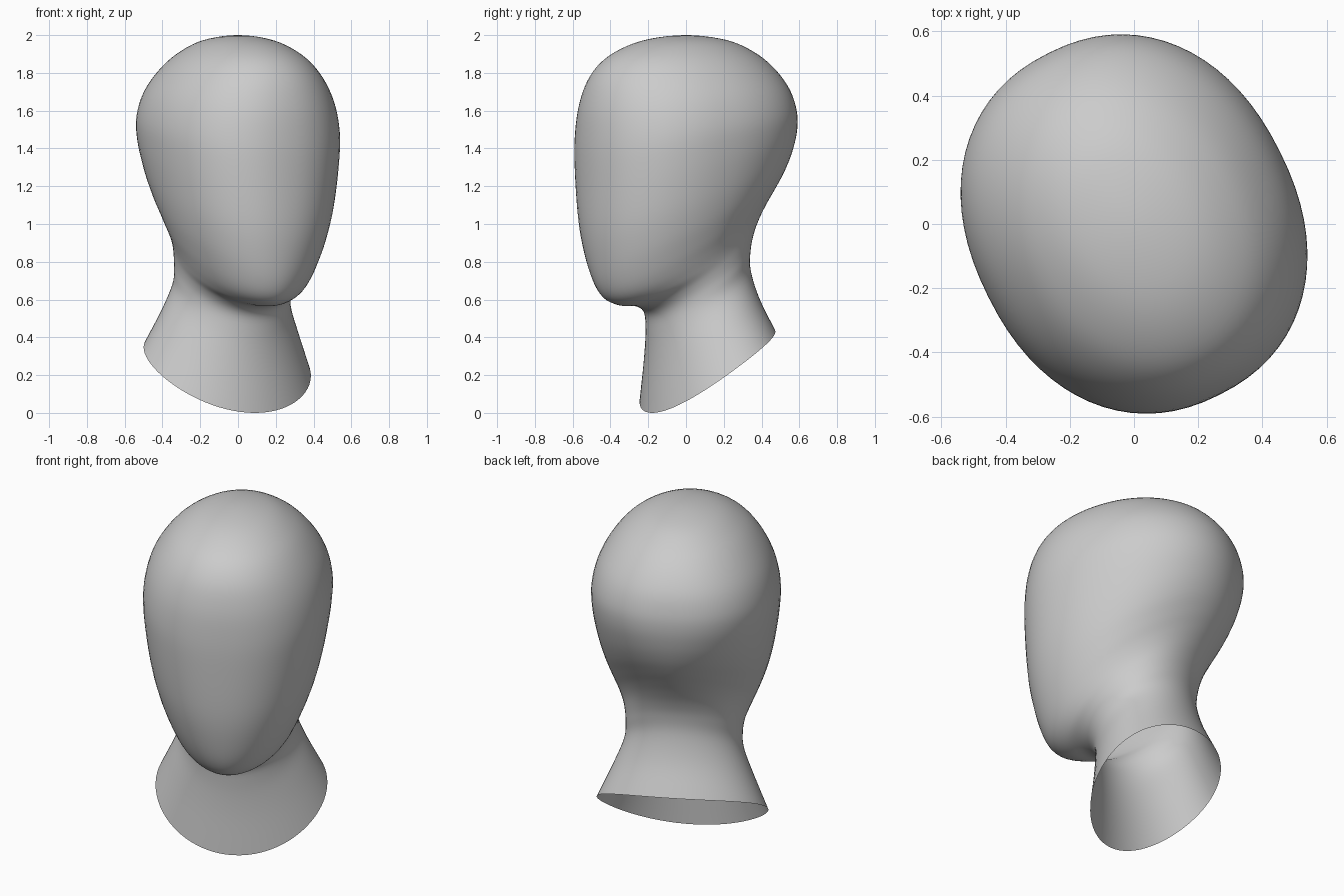
import bpy, bmesh, math
from mathutils import Matrix, Vector

if "Cube" in bpy.data.objects:
    bpy.data.objects.remove(bpy.data.objects["Cube"])

SIDES, STEPS = 72, 5

# Tilted rings from neck rim to crown:
# front y, front z, back y, back z, half width, squareness, side lift
RINGS = [
    (-.205, .00, .45, .455, .467, 2.0, .05),
    (-.195, .25, .37, .63, .380, 2.0, .03),
    (-.198, .42, .332, .78, .325, 2.0, .01),
    (-.215, .52, .336, .89, .318, 2.0, 0),
    (-.28, .562, .362, .98, .325, 1.95, 0),
    (-.38, .567, .403, 1.065, .340, 1.9, 0),
    (-.465, .60, .450, 1.145, .364, 1.88, 0),
    (-.52, .68, .498, 1.225, .398, 1.92, 0),
    (-.56, .82, .540, 1.31, .438, 2.03, 0),
    (-.587, 1.00, .572, 1.405, .472, 2.13, 0),
    (-.598, 1.25, .590, 1.51, .500, 2.2, 0),
    (-.598, 1.45, .585, 1.61, .506, 2.2, 0),
    (-.58, 1.63, .55, 1.72, .473, 2.15, 0),
    (-.53, 1.78, .475, 1.825, .400, 2.1, 0),
    (-.43, 1.89, .37, 1.91, .305, 2.05, 0),
    (-.25, 1.97, .22, 1.974, .175, 2.0, 0),
    (-.01, 2.00, -.01, 2.00, .000, 2.0, 0),
]


def spline(a, b, c, d, t):
    """Smooth interpolation between b and c."""
    return [q + .5 * t * (r - p + t * (2*p - 5*q + 4*r - s + t * (3*(q - r) + s - p)))
            for p, q, r, s in zip(a, b, c, d)]


def ring_points(ring):
    fy, fz, by, bz, w, n, lift = ring
    pts = []
    for i in range(SIDES):
        a = 2 * math.pi * i / SIDES
        s, c = math.sin(a), math.cos(a)
        x = w * math.copysign(abs(s) ** (2 / n), s)
        k = .5 - .5 * math.copysign(abs(c) ** (2 / n), c)
        pts.append(Vector((x, fy + (by - fy) * k, fz + (bz - fz) * k + lift * s * s)))
    return pts


# Extend the ring list so the ends stay smooth
first = [2 * a - b for a, b in zip(RINGS[0], RINGS[1])]
p = RINGS[-2]
over = (p[2], p[3], p[0], p[1], -p[4], p[5], 0)
keys = [first] + RINGS + [over]

# Head and neck skin, open at the neck rim
bm = bmesh.new()
loops = []
for k in range(1, len(keys) - 2):
    for s in range(STEPS):
        ring = spline(*keys[k - 1:k + 3], s / STEPS)
        loops.append([bm.verts.new(v) for v in ring_points(ring)])
for lo, hi in zip(loops, loops[1:]):
    for i in range(SIDES):
        j = (i + 1) % SIDES
        bm.faces.new((lo[i], lo[j], hi[j], hi[i]))
apex = bm.verts.new((0, RINGS[-1][0], RINGS[-1][1]))
top = loops[-1]
for i in range(SIDES):
    bm.faces.new((top[i], top[(i + 1) % SIDES], apex))
bmesh.ops.recalc_face_normals(bm, faces=bm.faces)

# Turn the head and centre it
bm.transform(Matrix.Rotation(math.radians(26.5), 4, 'Z'))
mid = [(min(v.co[i] for v in bm.verts) + max(v.co[i] for v in bm.verts)) / 2 for i in (0, 1)]
low = min(v.co.z for v in bm.verts)
bm.transform(Matrix.Translation((-mid[0], -mid[1], -low)))
for f in bm.faces:
    f.smooth = True

mesh = bpy.data.meshes.new("head_and_neck")
bm.to_mesh(mesh)
bm.free()
head = bpy.data.objects.new("head_and_neck", mesh)
bpy.context.collection.objects.link(head)
